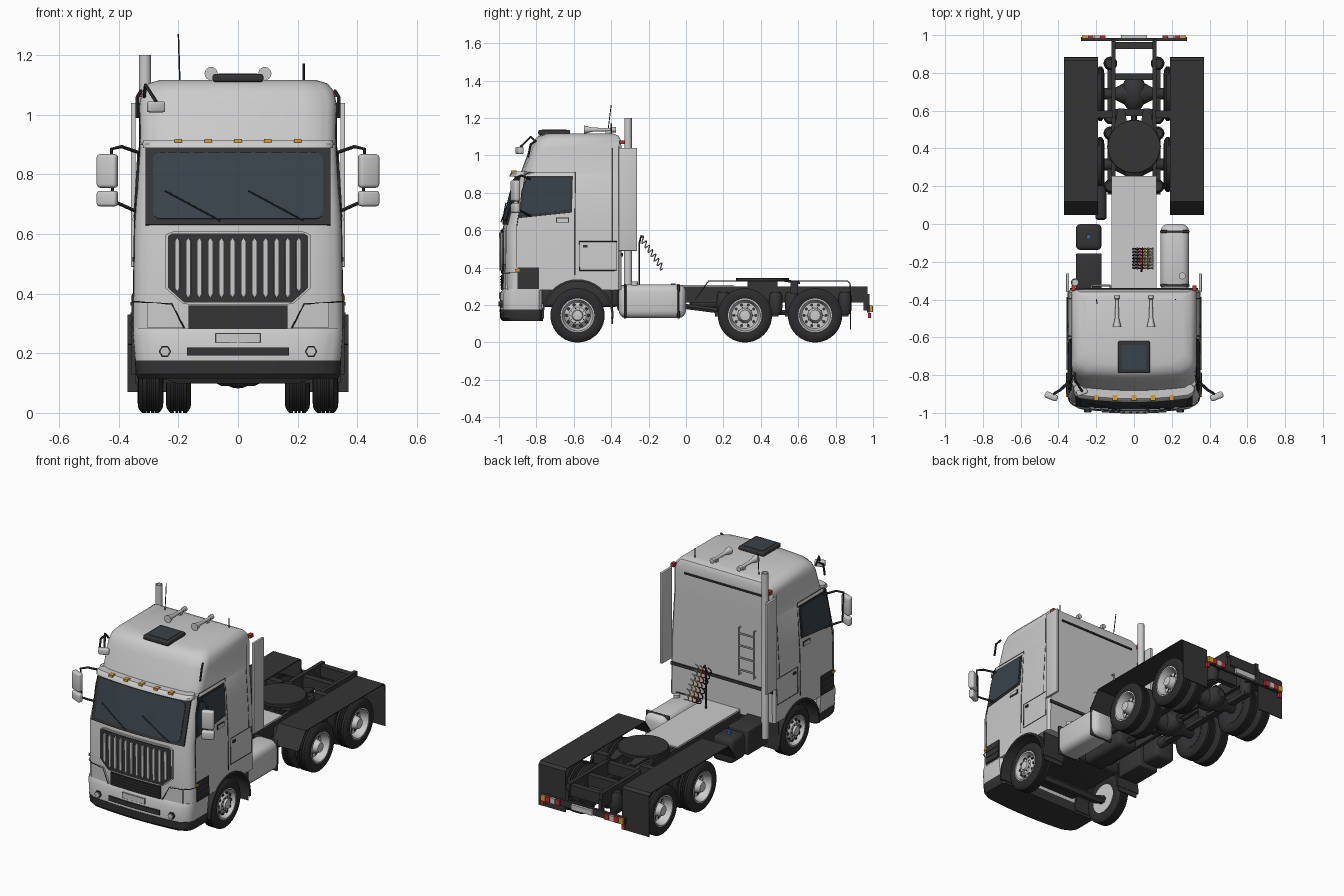
import bpy, bmesh
from math import sin, cos, pi, radians
from mathutils import Matrix, Vector

if "Cube" in bpy.data.objects:
    bpy.data.objects.remove(bpy.data.objects["Cube"])

def mat(name, *c):
    m = bpy.data.materials.new(name)
    m.diffuse_color = (*c, 1)
    m.use_nodes = True
    m.node_tree.nodes["Principled BSDF"].inputs["Base Color"].default_value = m.diffuse_color
    return m
DARK, TYRE = mat("dark", .035, .035, .037), mat("rubber", .025, .025, .027)
GLASS = mat("glass", .04, .055, .07)
ORANGE, RED = mat("orange", .75, .35, .03), mat("red", .5, .03, .03)
BLUE, YELLOW = mat("blue", .03, .15, .6), mat("yellow", .7, .5, .05)

def finish(bm, name, m=None, mirror=False, solid=0, bevel=0):
    bmesh.ops.recalc_face_normals(bm, faces=bm.faces)
    me = bpy.data.meshes.new(name)
    bm.to_mesh(me); bm.free()
    o = bpy.data.objects.new(name, me)
    bpy.context.collection.objects.link(o)
    if m: me.materials.append(m)
    if solid:
        s = o.modifiers.new("solid", 'SOLIDIFY'); s.thickness = solid; s.offset = 0
    if bevel:
        b = o.modifiers.new("bevel", 'BEVEL'); b.width = bevel; b.segments = 3
    if mirror: o.modifiers.new("mirror", 'MIRROR')
    return o

def box(name, x0, x1, y0, y1, z0, z1, m=None, mirror=False, bevel=0, rot=0):
    bm = bmesh.new()
    c = Vector(((x0+x1)/2, (y0+y1)/2, (z0+z1)/2))
    M = Matrix.Translation(c) @ Matrix.Rotation(radians(rot), 4, 'Z') @ Matrix.Diagonal((x1-x0, y1-y0, z1-z0, 1))
    bmesh.ops.create_cube(bm, size=1, matrix=M)
    return finish(bm, name, m, mirror, 0, bevel)

def lathe(name, prof, axis, locs, m=None, mirror=False, seg=24, closed=False):
    bm = bmesh.new()
    for l in locs:
        rings = []
        for t, r in prof:
            ring = []
            for i in range(seg):
                a, b = r*cos(2*pi*i/seg), r*sin(2*pi*i/seg)
                p = {'x': (t, a, b), 'y': (a, t, b), 'z': (a, b, t)}[axis]
                ring.append(bm.verts.new(Vector(p) + Vector(l)))
            rings.append(ring)
        for A, B in zip(rings, rings[1:] + ([rings[0]] if closed else [])):
            for i in range(seg):
                j = (i+1) % seg
                bm.faces.new((A[i], A[j], B[j], B[i]))
        if not closed:
            bm.faces.new(rings[0]); bm.faces.new(rings[-1])
    return finish(bm, name, m, mirror)

def tube(name, pts, r, m=DARK, mirror=False):
    cu = bpy.data.curves.new(name, 'CURVE')
    cu.dimensions = '3D'; cu.bevel_depth = r; cu.bevel_resolution = 1; cu.use_fill_caps = True
    for s in ((1, -1) if mirror else (1,)):
        sp = cu.splines.new('POLY'); sp.points.add(len(pts)-1)
        for q, p in zip(sp.points, pts): q.co = (s*p[0], p[1], p[2], 1)
    if m: cu.materials.append(m)
    o = bpy.data.objects.new(name, cu)
    bpy.context.collection.objects.link(o)

# stacked rounded outlines: (z, half width, front y, back y, corner radius)
BOW = .025
def loft(name, levels, m=None):
    bm = bmesh.new(); rings = []
    for z, w, yf, yb, r in levels:
        p = [(x, yf + BOW*(x/w)**2) for x in [(w-r)*(i/5-1) for i in range(11)]]
        arc = [(r*sin(a), r-r*cos(a)) for a in [pi/2*i/6 for i in range(1, 7)]]
        p += [(w-r+a, yf+BOW+b) for a, b in arc]
        p += [(w, yb-.015), (w-.015, yb), (-w+.015, yb), (-w, yb-.015)]
        p += [(-w+r-a, yf+BOW+b) for a, b in reversed(arc)]
        rings.append([bm.verts.new((x, y, z)) for x, y in p])
    n = len(rings[0])
    for A, B in zip(rings, rings[1:]):
        for i in range(n):
            bm.faces.new((A[i], A[(i+1) % n], B[(i+1) % n], B[i]))
    bm.faces.new(rings[0]); bm.faces.new(rings[-1])
    return finish(bm, name, m)

CAB = [(.28, .352, -.975, -.345, .05), (.62, .347, -.978, -.345, .05), (.90, .33, -.905, -.345, .05),
       (.905, .328, -.885, -.345, .06), (1.04, .33, -.835, -.345, .06), (1.08, .321, -.815, -.348, .06),
       (1.105, .30, -.79, -.36, .06), (1.117, .26, -.75, -.39, .06)]
def at(z, k):
    for a, b in zip(CAB, CAB[1:]):
        if z <= b[0]: return a[k] + (b[k]-a[k])*(z-a[0])/(b[0]-a[0])
def W(z): return at(z, 1)
def FY(x, z, yf=None): return (at(z, 2) if yf is None else yf) + BOW*(x/.345)**2

def strip(name, x0, x1, lo, hi, off, m=None, yf=None, mirror=False, n=18):
    """panel following the bowed cab front"""
    bm = bmesh.new(); prev = None
    f = lambda g, x: g(x) if callable(g) else g
    for i in range(n+1):
        x = (x0+x1)/2 - (x1-x0)/2*cos(pi*i/n)
        cur = [bm.verts.new((x, FY(x, z, yf)-off, z)) for z in (f(lo, x), f(hi, x))]
        if prev: bm.faces.new((prev[0], cur[0], cur[1], prev[1]))
        prev = cur
    return finish(bm, name, m, mirror, .01)

def side(name, pts, off, m=None):
    bm = bmesh.new()
    bm.faces.new([bm.verts.new((W(z)+off, y, z)) for y, z in pts])
    return finish(bm, name, m, True, .006)
def seam(name, pts, r=.002):
    tube(name, [(W(z)+.0005, y, z) for y, z in pts], r, DARK, True)

# cab shell with wheel arches
cab = loft("cab_shell", CAB)
cutter = lathe("arch_cutter", [(-.5, .183), (.5, .183)], 'x', [(0, -.58, .145)], seg=48)
cutter.hide_render = True
b = cab.modifiers.new("arch", 'BOOLEAN'); b.operation = 'DIFFERENCE'; b.object = cutter
bm = bmesh.new(); prev = None
for i in range(21):
    a = radians(-5 + 190*i/20)
    cur = [bm.verts.new((x, -.58+.187*cos(a), .145+.187*sin(a))) for x in (.2, .358)]
    if prev: bm.faces.new((prev[0], prev[1], cur[1], cur[0]))
    prev = cur
finish(bm, "wheel_arch_lining", DARK, True, .012)
box("front_mud_flap", .21, .345, -.397, -.39, .10, .30, DARK, True)

# bumper
loft("bumper", [(.175, .345, -.995, -.77, .06), (.26, .352, -.995, -.77, .06), (.285, .35, -.982, -.77, .05)])
loft("bumper_lower_lip", [(.115, .335, -.98, -.765, .06), (.13, .343, -.993, -.765, .06), (.176, .346, -.997, -.765, .06)], DARK)
strip("bumper_slot", -.17, .17, .192, .22, .003, DARK, -.995)
strip("front_plate", -.075, .075, .235, .267, 0, None, -.995)
tube("front_plate_rim", [(x, -1+.001, z) for x, z in ((-.075, .235), (.075, .235), (.075, .267), (-.075, .267), (-.075, .235))], .001)
lathe("fog_light_rim", [(-.994, .021), (-.96, .021)], 'y', [(.245, 0, .206)], DARK, True, 6)
lathe("fog_light", [(-.998, .016), (-.96, .018)], 'y', [(.245, 0, .206)], None, True, 6)

# grilles, headlights
def glo(x): return max(.37, .37 + (abs(x)-.18)*.9)
def ghi(x): return min(.602, .602 - (abs(x)-.22)*.6)
strip("grille_surround", -.243, .243, lambda x: glo(x)-.008, lambda x: ghi(x)+.008, .004)
strip("grille_back", -.235, .235, glo, ghi, .008, DARK)
for i in range(12):
    c = (i-5.5)*.037
    lo = glo(c)+.016
    strip("grille_bar", c-.008, c+.008, lambda x: lo+abs(x-c)*1.5, lambda x: .588-abs(x-c)*1.5, .016, n=4)
strip("lower_grille", -.165, .165, .282, .36, .008, DARK)
for i in range(5):
    strip("lower_grille_slat", -.16, .16, .290+i*.015, .295+i*.015, .013, DARK)
strip("headlight", .185, .305, .286, lambda x: min(.368, .29+(x-.185)*2), .005, mirror=True)
tube("headlight_seam", [(.18, -.985, .284), (.222, FY(.222, .36)-.01, .365), (.305, -.963, .37), (.34, -.94, .373), (.353, -.90, .373)], .0025, DARK, True)

# windscreen, wipers, visor
def rnd(x):
    d = max(0, abs(x)-.26)
    return .025 - (.025**2 - min(d, .025)**2)**.5
strip("windscreen_frame", -.31, .31, .63, .888, .002, DARK)
strip("windscreen", -.285, .285, lambda x: .65+rnd(x), lambda x: .872-rnd(x), .007, GLASS, n=30)
for x in (-.245, .035):
    tube("wiper", [(x+.185*t, FY(x+.185*t, .745-.1*t)-.018, .745-.1*t) for t in (0, .5, 1)], .003)
loft("sun_visor", [(.888, .318, -.945, -.85, .03), (.902, .32, -.94, -.85, .03), (.914, .318, -.925, -.85, .03)])
for x in (-.2, -.1, 0, .1, .2):
    box("visor_marker_light", x-.013, x+.013, -.935, -.905, .906, .919, ORANGE)

# cab sides: windows, doors, lockers, steps
side("side_window_frame", [(-.895, .665), (-.61, .695), (-.605, .89), (-.85, .89), (-.88, .81)], .0, DARK)
side("side_window", [(-.88, .68), (-.622, .707), (-.617, .88), (-.843, .88), (-.868, .81)], .003, GLASS)
seam("door_seam", [(-.905, .40), (-.905, .62), (-.86, .895), (-.84, .91), (-.593, .91), (-.593, .62), (-.593, .36)])
seam("locker_seam", [(-.57, .385), (-.57, .54), (-.37, .54), (-.37, .385), (-.57, .385)])
seam("rear_panel_seam", [(-.395, .54), (-.395, .62), (-.395, .9), (-.395, 1.04)], .0012)
side("door_handle", [(-.69, .645), (-.63, .645), (-.63, .664), (-.69, .664)], .005)
side("door_handle_recess", [(-.694, .641), (-.626, .641), (-.626, .668), (-.694, .668)], .001, DARK)
side("locker_handle", [(-.55, .508), (-.527, .508), (-.527, .522), (-.55, .522)], .003, DARK)
side("step_panel", [(-.90, .285), (-.785, .285), (-.785, .40), (-.90, .40)], .003, DARK)
for z in (.29, .325, .36):
    box("step_tread", .32, .36, -.895, -.79, z, z+.012, DARK, True)
side("indicator_light", [(-.915, .38), (-.89, .38), (-.89, .393), (-.915, .393)], .006, ORANGE)

# mirrors
box("main_mirror", .402, .474, -.93, -.895, .755, .868, None, True, .012, 22)
box("lower_mirror", .402, .474, -.928, -.897, .693, .745, None, True, .01, 22)
tube("mirror_arm", [(.33, -.83, .872), (.39, -.88, .893), (.425, -.90, .885), (.42, -.895, .71), (.395, -.88, .70), (.34, -.83, .675)], .006, DARK, True)
box("kerb_mirror", -.305, -.245, -.905, -.875, 1.008, 1.045, None, False, .008, 20)
tube("kerb_mirror_arm", [(-.315, -.79, 1.06), (-.31, -.83, 1.10), (-.275, -.885, 1.045)], .006)
tube("corner_grab_rail", [(.325, -.80, 1.08), (.338, -.83, 1.06), (.338, -.845, .99)], .006, DARK, True)

# roof: hatch, horns, antennas, exhaust
box("roof_hatch", -.085, .085, -.79, -.62, 1.11, 1.137, DARK, False, .008)
box("roof_hatch_glass", -.065, .065, -.77, -.64, 1.13, 1.139, GLASS)
lathe("air_horn", [(-.545, .022), (-.535, .02), (-.50, .011), (-.40, .008), (-.395, .014), (-.375, .014)], 'y', [(.09, 0, 1.138)], None, True)
box("air_horn_foot", .084, .096, -.43, -.41, 1.11, 1.135, None, True)
tube("tall_antenna", [(-.195, -.42, 1.11), (-.2, -.40, 1.27)], .0025)
tube("short_antenna", [(.22, -.40, 1.10), (.22, -.40, 1.172)], .004)
lathe("exhaust_stack", [(.2, .022), (.49, .022), (.5, .02), (1.2, .02), (1.2, .015), (1.15, .015)], 'z', [(-.312, -.31, 0)])
box("side_deflector", .343, .359, -.36, -.262, .49, 1.04, None, True, .003)

# cab rear: trim, ladder, lamps
box("rear_trim_upper", -.27, .25, -.347, -.338, 1.03, 1.04, DARK)
box("rear_trim_lower", -.34, .34, -.347, -.338, .46, .478, DARK)
for x in (-.225, -.125):
    tube("ladder_rail", [(x, -.345, .53), (x, -.325, .53), (x, -.325, .81), (x, -.345, .81)], .005, None)
for i in range(4):
    tube("ladder_rung", [(-.225, -.325, .56+i*.073), (-.125, -.325, .56+i*.073)], .005, None)
box("rear_marker_light", .31, .332, -.355, -.325, 1.06, 1.08, RED, True)

# air hoses and stand
tube("hose_stand", [(.04, -.25, .3), (.04, -.25, .53), (.04, -.24, .57), (.04, -.225, .565)], .006)
for k, m in enumerate((DARK, RED, YELLOW, None)):
    x = .005 + k*.028
    pts = []
    for i in range(85):
        t, a = i/84, 2*pi*7*i/84
        pts.append((x+.012*cos(a), -.24+.115*t+.008*sin(a), .56-.165*t+.012*sin(a)))
    tube("coiled_hose", pts, .0035, m)

# chassis
box("frame_rail", .098, .12, -.90, .97, .215, .30, DARK, True)
for y in (.08, .22, .59, .78, .945):
    box("cross_member", -.1, .1, y-.018, y+.018, .225, .29, DARK)
box("deck_plate", -.12, .12, -.345, .255, .299, .308)
box("engine_block", -.19, .19, -.77, -.36, .19, .33, DARK, False, .02)
box("gearbox", -.07, .07, -.37, -.05, .16, .28, DARK, False, .03)
tube("drive_shaft", [(0, -.06, .2), (0, .25, .16), (0, .65, .16)], .016)
# fuel tank, left-hand tanks and boxes
box("fuel_tank", .14, .292, -.36, 0, .13, .31, None, False, .04)
for y in (-.325, -.04):
    box("fuel_tank_strap", .137, .295, y-.007, y+.007, .127, .313, DARK, False, .04)
lathe("fuel_cap", [(.30, .018), (.325, .018)], 'z', [(.255, -.275, 0)])
box("battery_box", -.308, -.172, -.345, -.155, .15, .30, DARK, False, .008)
box("additive_tank", -.308, -.172, -.138, 0, .15, .30, DARK, False, .025)
lathe("additive_cap", [(.295, .012), (.315, .012)], 'z', [(-.24, -.068, 0)], BLUE)
lathe("air_reservoir", [(.02, .015), (.03, .03), (.2, .03), (.21, .015)], 'y', [(-.175, 0, .21)], DARK)

# coupling plate
lathe("fifth_wheel", [(.325, .135), (.328, .142), (.343, .142), (.346, .138)], 'z', [(0, .41, 0)], DARK, seg=40)
bm = bmesh.new()
bm.faces.new([bm.verts.new(p) for p in ((.03, .50, .338), (.11, .48, .338), (.085, .61, .318), (.05, .61, .318))])
finish(bm, "coupling_ramp", DARK, True, .012)
box("coupling_stand", .06, .125, .33, .49, .295, .33, DARK, True)

# wheels, axles, suspension
def wheel(name, xo, y, front=True, rim=True):
    g = [(-.076, .138), (-.070, .145)]
    for c in (-.055, -.0425, -.030):
        g += [(c-.002, .145), (c-.002, .139), (c+.002, .139), (c+.002, .145)]
    g += [(-.015, .145), (-.009, .138)]
    p = [(-.078, .087), (-.085, .105), (-.083, .127)] + g + [(-.002, .127), (0, .105), (-.007, .087)]
    L = [(xo, y, .145)]
    lathe(name+"_tyre", p, 'x', L, TYRE, True, 40, True)
    if not rim:
        lathe(name+"_rim", [(-.08, .088), (-.004, .088)], 'x', L, DARK, True); return
    d = [(-.03, .07), (-.008, .046), (-.008, .03), (.004, .026), (.007, .002)] if front else \
        [(-.05, .07), (-.05, .04), (-.02, .035), (-.004, .028), (-.002, .002)]
    lathe(name+"_rim", [(-.08, .07), (-.08, .088), (-.004, .09), (-.003, .083), (-.015, .078)] + d, 'x', L, None, True, 40)
    def around(r, n): return [(xo, y+r*cos(2*pi*i/n), .145+r*sin(2*pi*i/n)) for i in range(n)]
    s = -.0145 if front else -.048
    lathe(name+"_rim_holes", [(s-.012, .0085), (s, .0085)], 'x', around(.058, 10), DARK, True, 10)
    s = -.008 if front else -.05
    lathe(name+"_nuts", [(s-.003, .0035), (s+.005, .003)], 'x', around(.0385 if front else .044, 10), DARK, True, 6)
wheel("front_wheel", .335, -.58)
tube("front_axle", [(-.28, -.58, .145), (-.2, -.58, .12), (.2, -.58, .12), (.28, -.58, .145)], .025)
for y in (.315, .69):
    wheel("rear_outer_wheel", .337, y, False)
    wheel("rear_inner_wheel", .242, y, False, False)
    lathe("rear_axle", [(-.28, .028), (-.1, .032), (-.055, .055), (.055, .055), (.1, .032), (.28, .028)], 'x', [(0, y, .145)], DARK)
    lathe("differential", [(-.09, .02), (-.075, .04), (-.04, .062), (.03, .066), (.07, .05), (.09, .025)], 'y', [(0, y, .148)], DARK)
    box("suspension_arm", .1, .14, y-.16, y+.18, .14, .165, DARK, True)
lathe("air_spring", [(.15, .025), (.17, .034), (.21, .036), (.25, .034), (.27, .025)], 'z', [(.125, y, 0) for y in (.2, .48, .565, .85)], DARK, True)
box("fender_bracket", .11, .2, .56, .60, .26, .325, DARK, True)

# rear fenders with flaps
bm = bmesh.new(); prev = None
for y, z in ((.05, .23), (.065, .25), (.12, .328), (.865, .328), (.878, .315), (.88, .07)):
    cur = [bm.verts.new((x, y, z)) for x in (.19, .37)]
    if prev: bm.faces.new((prev[0], prev[1], cur[1], cur[0]))
    prev = cur
finish(bm, "rear_fender", DARK, True, .006)

# rear light bar
box("light_bar", -.28, .28, .968, .985, .16, .20, DARK)
box("light_bar_hanger", .1, .12, .95, .98, .17, .26, DARK, True)
for i, m in enumerate((RED, None, RED, ORANGE)):
    box("tail_light", .15+i*.032, .18+i*.032, .975, .998, .163, .197, m, True)
box("rear_plate", -.07, .07, .98, 1.0, .163, .195)
box("end_marker", .262, .28, .972, .99, .13, .158, RED, True)

# bake modifiers, smooth shading with sharp edges kept
bpy.ops.object.select_all(action='SELECT')
bpy.context.view_layer.objects.active = cab
bpy.ops.object.convert(target='MESH')
bpy.data.objects.remove(cutter)
bpy.ops.object.shade_smooth_by_angle(angle=radians(35))
